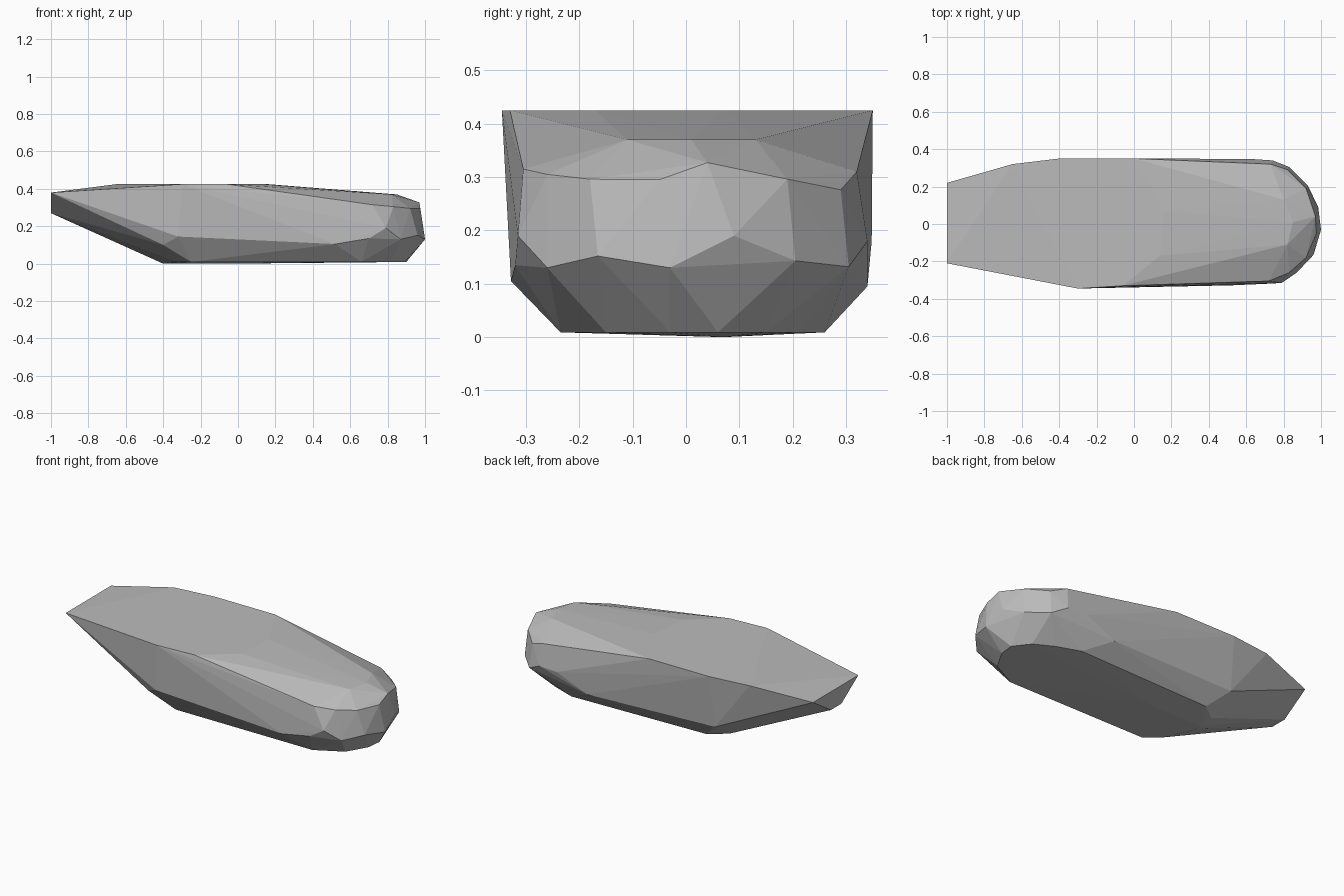
import bpy
import bmesh

cube = bpy.data.objects.get("Cube")
if cube:
    bpy.data.objects.remove(cube, do_unlink=True)


def make_material(name, colour):
    material = bpy.data.materials.new(name)
    material.use_nodes = True
    material.diffuse_color = colour
    shader = material.node_tree.nodes["Principled BSDF"]
    shader.inputs["Base Color"].default_value = colour
    return material


def flat_ring(outline, height):
    """Lift a plan outline to one height."""
    return [(x, y, height) for x, y in outline]


def hull_object(name, rings, material, unit):
    """Wrap a faceted convex skin around stacked rings of corners."""
    mesh = bpy.data.meshes.new(name)
    bm = bmesh.new()
    for ring in rings:
        for corner in ring:
            bm.verts.new([value * unit for value in corner])
    result = bmesh.ops.convex_hull(bm, input=bm.verts, use_existing_faces=False)
    loose = [v for v in bm.verts if not v.link_faces]
    bmesh.ops.delete(bm, geom=loose, context="VERTS")
    bmesh.ops.recalc_face_normals(bm, faces=bm.faces)
    bm.to_mesh(mesh)
    bm.free()
    mesh.materials.append(material)
    obj = bpy.data.objects.new(name, mesh)
    bpy.context.collection.objects.link(obj)
    return obj


# All corners are in hundredths of a unit.
# Flat upper deck
deck = flat_ring([(-65, 32), (-40, 35), (0, 35), (16, 7), (14, -17),
                  (0, -28), (-6, -33), (-30, -34.5)], 42.5)

# Sloping crown and shoulder of the rounded end
crown = [(82, -11, 37), (85, 1, 37), (80, 13, 37)]
shoulder = [(72, -30.5, 31.5), (83, -26, 30.5), (92, -18, 29.6), (97.5, -5, 29.5),
            (97, 4, 32.7), (92, 19, 29.6), (82, 29, 27.6), (73, 32, 31)]

# Widest belt around the sides and rounded end
belt = [(-40, -28, 10), (-32, -33, 14.5), (52, -32.8, 10.5), (70, -32, 13.5),
        (79, -31.5, 19), (87, -26, 13), (96, -16.5, 15.2), (100, -3, 13),
        (98.5, 9, 19), (93, 20.5, 14.3), (83, 30.5, 13.2), (74, 34, 18),
        (62, 34.8, 18), (42, 34, 9.5), (-41, 31, 11)]

# Flat underside with its slightly lower keel
underside = flat_ring([(-42, 3), (-40, 16), (-30, 23.5), (58, 26), (72, 21),
                       (83, 15), (90, 6), (89, -3), (82, -15), (66, -23.5),
                       (-25, -23.5), (-34, -16)], 0.9)
keel = flat_ring([(-40, 7), (-5, 7)], 0)

# Thin blunt tip
tip = flat_ring([(-100, 22), (-100, -21)], 38) + flat_ring([(-100, 5), (-100, -5)], 27)

stone = make_material("stone grey", (0.5, 0.5, 0.5, 1.0))
hull_object("stone_body", [deck, crown, shoulder, belt, underside, keel, tip],
            stone, unit=0.01)
